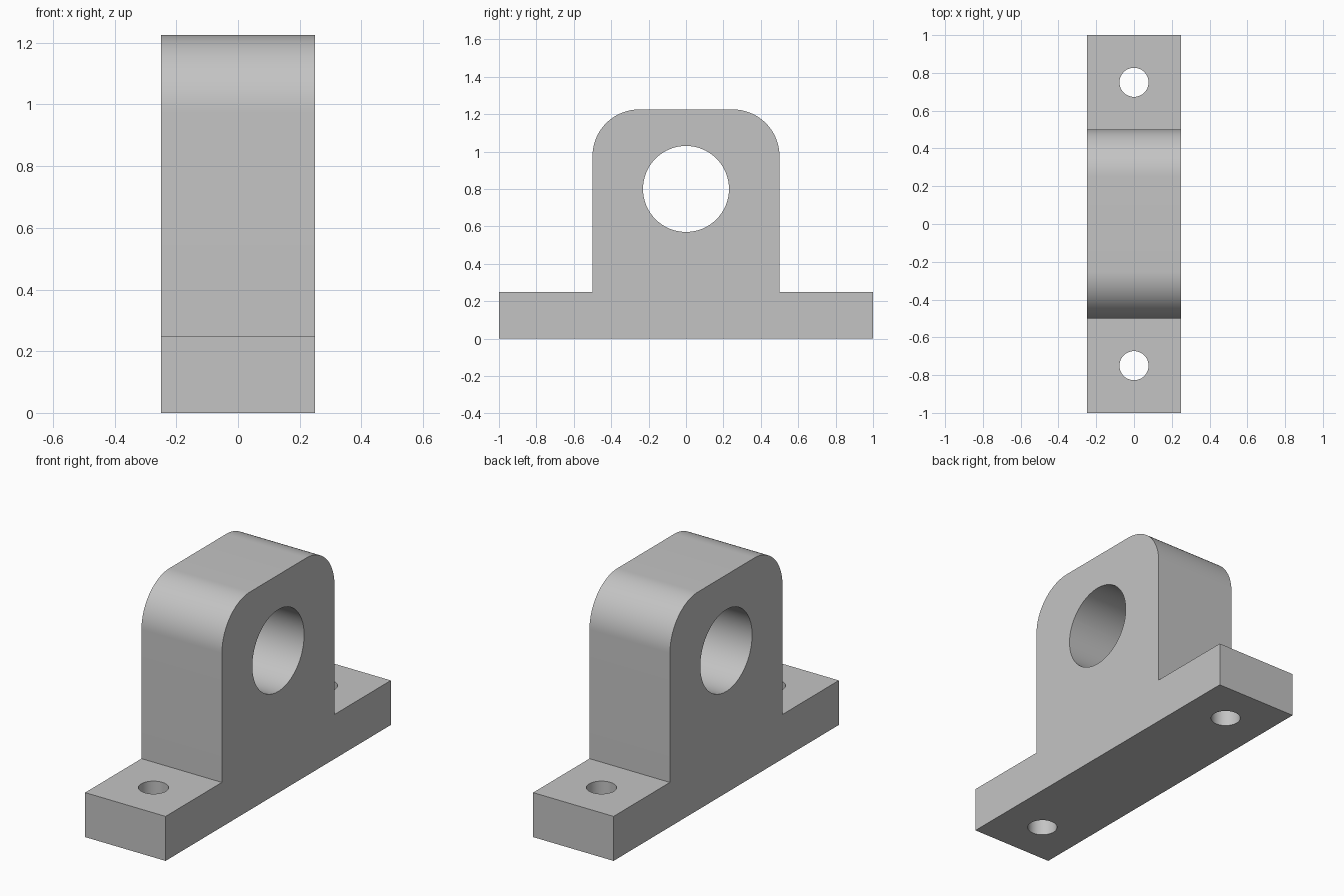
import bpy, bmesh, math
from mathutils import Vector

if "Cube" in bpy.data.objects:
    bpy.data.objects.remove(bpy.data.objects["Cube"], do_unlink=True)

WIDTH, BASE_HALF, BASE_TOP = 0.5, 1.0, 0.25
BODY_HALF, BODY_TOP, CORNER = 0.5, 1.225, 0.25
BORE_Z, BORE_R, BOLT_Y, BOLT_R = 0.8, 0.23, 0.75, 0.077
STEPS = 24

grey = bpy.data.materials.new("plain_grey")
grey.use_nodes = True
colour = (0.55, 0.55, 0.55, 1)
grey.diffuse_color = colour
grey.node_tree.nodes["Principled BSDF"].inputs["Base Color"].default_value = colour

# Half outline of the side: foot, upright, rounded shoulder; then mirrored
half = [(BASE_HALF, 0), (BASE_HALF, BASE_TOP), (BODY_HALF, BASE_TOP)]
for i in range(STEPS + 1):
    a = math.pi / 2 * i / STEPS
    half.append((BODY_HALF - CORNER + CORNER * math.cos(a),
                 BODY_TOP - CORNER + CORNER * math.sin(a)))
outline = half + [(-y, z) for y, z in reversed(half)]

# Bracket body: outline extruded across the width
bm = bmesh.new()
face = bm.faces.new([bm.verts.new((-WIDTH / 2, y, z)) for y, z in outline])
extruded = bmesh.ops.extrude_face_region(bm, geom=[face])
verts = [v for v in extruded["geom"] if isinstance(v, bmesh.types.BMVert)]
bmesh.ops.translate(bm, verts=verts, vec=Vector((WIDTH, 0, 0)))
bmesh.ops.recalc_face_normals(bm, faces=bm.faces)
mesh = bpy.data.meshes.new("bearing_bracket")
bm.to_mesh(mesh)
bm.free()
bracket = bpy.data.objects.new("bearing_bracket", mesh)
bpy.context.collection.objects.link(bracket)
mesh.materials.append(grey)


def drill(name, radius, location, rotation=(0, 0, 0)):
    """Cut a round through hole in the bracket."""
    bpy.ops.mesh.primitive_cylinder_add(vertices=64, radius=radius, depth=0.8,
                                        location=location, rotation=rotation)
    cutter = bpy.context.object
    cutter.name = name
    cutter.hide_render = True
    cutter.data.materials.append(grey)
    bpy.ops.object.select_all(action="DESELECT")
    bracket.select_set(True)
    bpy.context.view_layer.objects.active = bracket
    cut = bracket.modifiers.new(name, "BOOLEAN")
    cut.operation = "DIFFERENCE"
    cut.solver = "EXACT"
    cut.object = cutter
    bpy.ops.object.modifier_apply(modifier=cut.name)
    bpy.data.objects.remove(cutter, do_unlink=True)


# Shaft bore and the two bolt holes
drill("shaft_bore", BORE_R, (0, 0, BORE_Z), (0, math.pi / 2, 0))
for side, y in (("front", -BOLT_Y), ("back", BOLT_Y)):
    drill(side + "_bolt_hole", BOLT_R, (0, y, BASE_TOP / 2))

bpy.ops.object.shade_smooth_by_angle(angle=math.radians(30))
